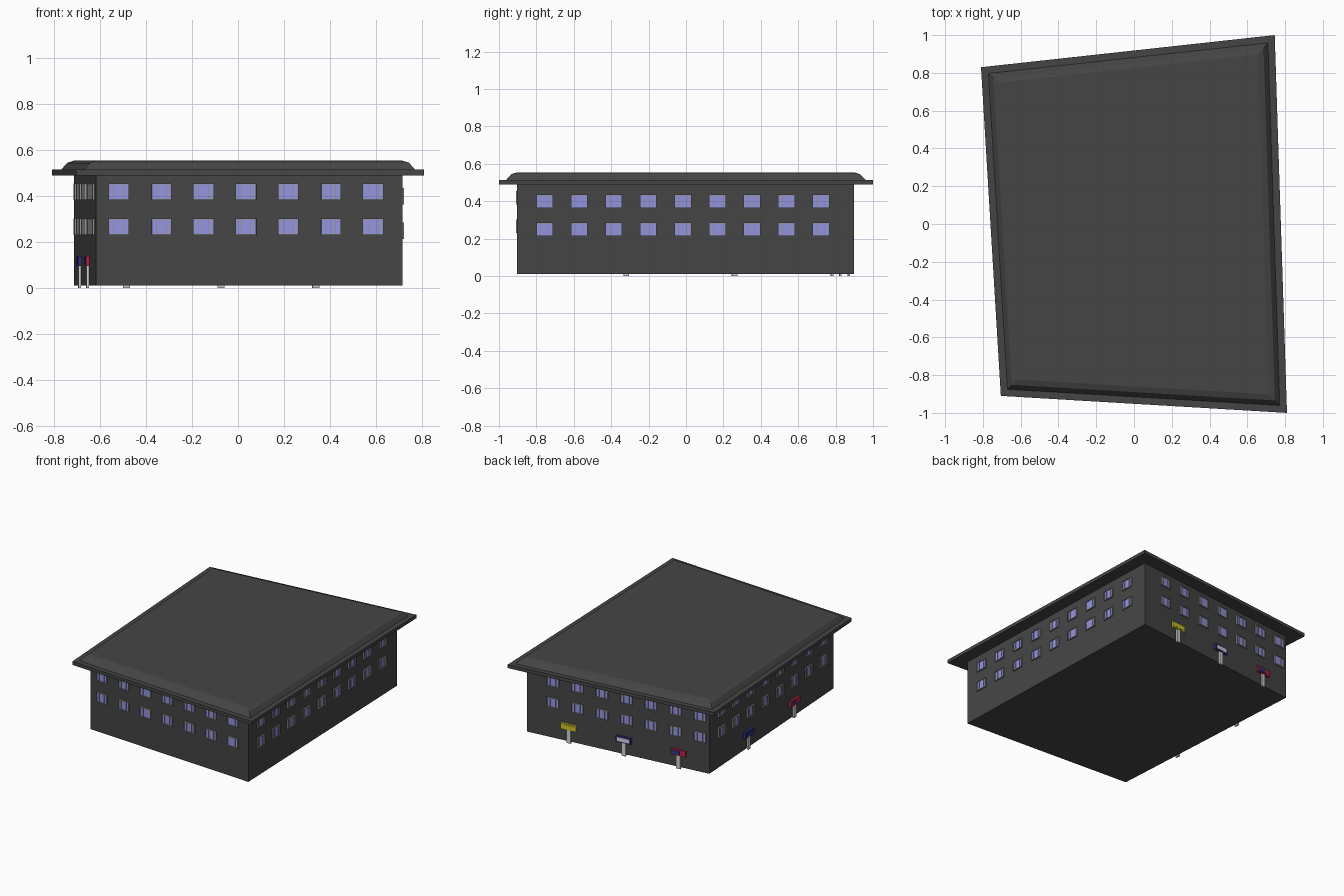
import bpy, bmesh
from mathutils import Vector, Matrix

if "Cube" in bpy.data.objects:
    bpy.data.objects.remove(bpy.data.objects["Cube"])

# Eave outline, counter-clockwise: front left, front right, back right, back left
EAVE = [Vector(p) for p in ((-0.705, -0.91), (0.81, -1.0), (0.745, 1.0), (-0.81, 0.83))]


def material(name, rgb):
    m = bpy.data.materials.new(name)
    m.diffuse_color = (*rgb, 1)
    m.use_nodes = True
    m.node_tree.nodes["Principled BSDF"].inputs["Base Color"].default_value = m.diffuse_color
    return m


DARK = material("dark_grey", (0.06, 0.06, 0.06))
GLASS = material("lavender", (0.30, 0.30, 0.75))
FRAME = material("frame_grey", (0.30, 0.30, 0.29))
YELLOW = material("yellow", (0.60, 0.55, 0.02))
BLUE = material("blue", (0.03, 0.03, 0.22))
RED = material("red", (0.40, 0.02, 0.06))
WHITE = material("white", (0.65, 0.65, 0.70))


def inset(t):
    """Move every side of the eave outline inward by t."""
    out = []
    for i, p in enumerate(EAVE):
        d0 = (p - EAVE[i - 1]).normalized()
        d1 = (EAVE[(i + 1) % 4] - p).normalized()
        n0, n1 = Vector((-d0.y, d0.x)), Vector((-d1.y, d1.x))
        out.append(p + (n0 + n1) * t / (1 + n0.dot(n1)))
    return out


def finish(name, bm, mat):
    me = bpy.data.meshes.new(name)
    bmesh.ops.recalc_face_normals(bm, faces=bm.faces)
    bm.to_mesh(me)
    bm.free()
    me.materials.append(mat)
    ob = bpy.data.objects.new(name, me)
    bpy.context.collection.objects.link(ob)
    return ob


def loft(name, profile, mat):
    """Closed solid through insets of the outline, given (inset, height) pairs."""
    bm = bmesh.new()
    rings = [[bm.verts.new((p.x, p.y, z)) for p in inset(t)] for t, z in profile]
    for a, b in zip(rings, rings[1:]):
        for i in range(4):
            j = (i + 1) % 4
            bm.faces.new((a[i], a[j], b[j], b[i]))
    bm.faces.new(rings[0][::-1])
    bm.faces.new(rings[-1])
    return finish(name, bm, mat)


def box(bm, wall, centre, size):
    """Box in wall coordinates: along the wall, outward, up."""
    bmesh.ops.create_cube(bm, size=1, matrix=wall @ Matrix.Translation(centre)
                          @ Matrix.Diagonal((*size, 1)))


# Main body and stepped roof
WALL_INSET = 0.091
loft("walls", [(WALL_INSET, 0.01), (WALL_INSET, 0.495)], DARK)
loft("roof", [(0, 0.49), (0, 0.515), (0.037, 0.515), (0.062, 0.545), (0.092, 0.555)], DARK)

# Local frame for each wall, starting at its left end seen from outside
corners = inset(WALL_INSET)
walls = []
for i, p in enumerate(corners):
    d = (corners[(i + 1) % 4] - p).normalized()
    m = Matrix(((d.x, d.y, 0, p.x), (d.y, -d.x, 0, p.y), (0, 0, 1, 0), (0, 0, 0, 1)))
    walls.append(m)
front, right, back, left = walls

# Windows: two rows per wall
W, H = 0.09, 0.072


def windows(name, wall, count, first, last, rows):
    glass, frame = bmesh.new(), bmesh.new()
    for i in range(count):
        u = first + (last - first) * i / (count - 1)
        for z in rows:
            box(glass, wall, (u, 0.001, z), (W - 0.006, 0.006, H - 0.006))
            for s in (-1, 1):
                box(frame, wall, (u + s * (W / 2 - 0.002), 0.004, z), (0.004, 0.012, H))
                box(frame, wall, (u, 0.004, z + s * (H / 2 - 0.002)), (W - 0.008, 0.012, 0.004))
                box(frame, wall, (u + s * 0.021, 0.004, z), (0.004, 0.008, H - 0.008))
    finish(name + "_window_glass", glass, GLASS)
    finish(name + "_window_frames", frame, FRAME)


windows("front", front, 7, 0.10, 1.21, (0.266, 0.419))
windows("right", right, 9, 0.148, 1.625, (0.250, 0.400))
windows("back", back, 7, 0.197, 1.31, (0.266, 0.419))
windows("left", left, 8, 0.15, 1.44, (0.266, 0.419))


# Sign boards on short posts
def sign(name, wall, u, board, inlay, offset, inlay_width):
    for part, mat, centre, size in (
            ("post", WHITE, (u, 0.006, 0.05), (0.03, 0.012, 0.10)),
            ("board", board, (u, 0.008, 0.118), (0.115, 0.016, 0.044)),
            ("inlay", inlay, (u + offset, 0.010, 0.118), (inlay_width, 0.016, 0.028))):
        bm = bmesh.new()
        box(bm, wall, centre, size)
        finish(name + "_sign_" + part, bm, mat)


sign("yellow", back, 0.32, YELLOW, YELLOW, 0, 0.08)
sign("white", back, 0.735, BLUE, WHITE, 0, 0.09)
sign("red", back, 1.15, RED, BLUE, -0.02, 0.06)
sign("blue", left, 0.49, BLUE, BLUE, 0, 0.09)
sign("side_red", left, 1.07, RED, BLUE, -0.02, 0.05)
